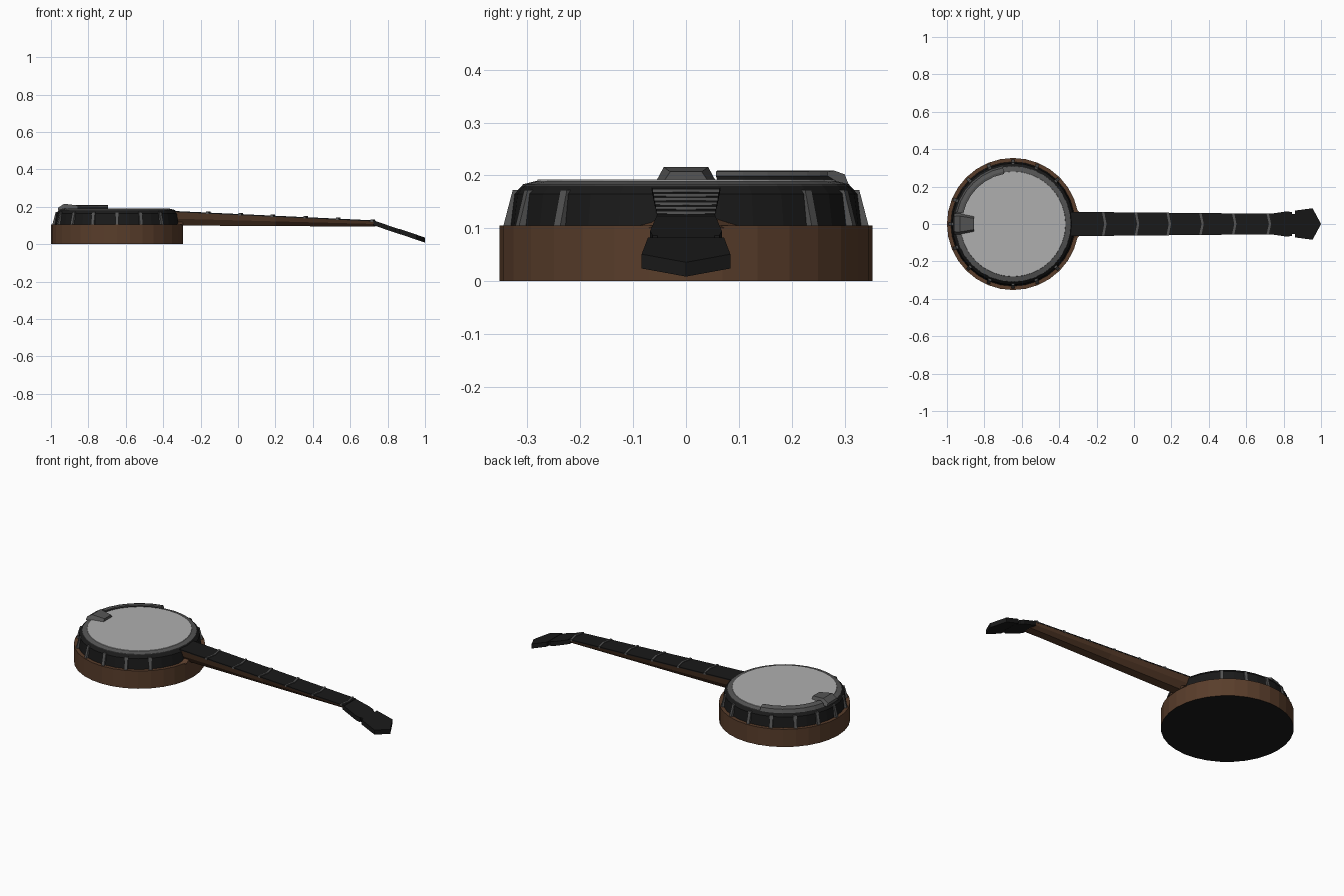
import bpy, bmesh
from math import sin, cos, pi, radians

if "Cube" in bpy.data.objects:
    bpy.data.objects.remove(bpy.data.objects["Cube"])

CX = -0.647  # centre of the drum


def material(name, r, g, b):
    m = bpy.data.materials.new(name)
    m.diffuse_color = (r, g, b, 1)
    m.use_nodes = True
    m.node_tree.nodes["Principled BSDF"].inputs["Base Color"].default_value = m.diffuse_color
    return m


WOOD = material("brown_wood", 0.10, 0.047, 0.024)
BLACK = material("black", 0.010, 0.010, 0.010)
STEEL = material("dark_steel", 0.09, 0.09, 0.09)
SKIN = material("drum_skin", 0.43, 0.43, 0.43)


def loft(name, rings, mat, cap=True):
    """Bridge equal-length vertex rings, optionally closing both ends."""
    bm = bmesh.new()
    vs = [[bm.verts.new(p) for p in ring] for ring in rings]
    n = len(rings[0])
    for a, b in zip(vs, vs[1:]):
        for i in range(n):
            bm.faces.new((a[i], a[(i + 1) % n], b[(i + 1) % n], b[i]))
    if cap:
        bm.faces.new(vs[0][::-1])
        bm.faces.new(vs[-1])
    bmesh.ops.recalc_face_normals(bm, faces=bm.faces)
    me = bpy.data.meshes.new(name)
    bm.to_mesh(me)
    bm.free()
    me.materials.append(mat)
    ob = bpy.data.objects.new(name, me)
    bpy.context.collection.objects.link(ob)
    return ob


def lathe(name, profile, mat, seg=32):
    rings = [[(CX + r * cos(2 * pi * i / seg), r * sin(2 * pi * i / seg), z)
              for i in range(seg)] for r, z in profile]
    return loft(name, rings, mat)


def plate(name, half, mat, bottom, top):
    """Prism from a half outline mirrored in y; bottom and top give z from x."""
    pts = half + [(x, -y) for x, y in reversed(half) if y > 0]
    return loft(name, [[(x, y, f(x)) for x, y in pts] for f in (bottom, top)], mat)


# Resonator bowl with black back
bowl = lathe("resonator", [(0.353, 0), (0.353, 0.105), (0.32, 0.105)], WOOD)
bowl.data.materials.append(BLACK)
for p in bowl.data.polygons:
    if p.normal.z < -0.9:
        p.material_index = 1

# Drum shell, tension ring and skin
lathe("drum_shell", [(0.333, 0.10), (0.325, 0.165), (0.309, 0.182)], BLACK)
lathe("tension_ring", [(0.311, 0.178), (0.309, 0.183), (0.281, 0.190)], STEEL)
lathe("drum_skin", [(0.284, 0.185), (0.281, 0.192)], SKIN)

# Brackets around the shell, leaving a gap for the neck
for k in range(2, 15):
    a = k * pi / 8

    def at(r, t, z):
        return (CX + r * cos(a) - t * sin(a), r * sin(a) + t * cos(a), z)
    rings = [[at(r0, -0.009, z), at(r0, 0.009, z), at(r1, 0.009, z), at(r1, -0.009, z)]
             for r0, r1, z in ((0.325, 0.346, 0.103), (0.312, 0.328, 0.172))]
    loft("bracket", rings, STEEL)

# Arm rest following the rim
rings = []
for i in range(7):
    a = radians(100 + i * 68 / 6)
    rings.append([(CX + r * cos(a), r * sin(a), z) for r, z in
                  ((0.313, 0.182), (0.305, 0.202), (0.285, 0.209), (0.272, 0.207),
                   (0.272, 0.199), (0.295, 0.185))])
loft("arm_rest", rings, STEEL)

# Tailpiece
loft("tailpiece", [[(x, -w, z0), (x, w, z0), (x, w * 0.75, z1), (x, -w * 0.75, z1)]
                   for x, w, z0, z1 in ((-0.962, 0.055, 0.18, 0.195),
                                        (-0.93, 0.056, 0.19, 0.216),
                                        (-0.855, 0.040, 0.192, 0.207))], STEEL)


# Neck
def neck_top(x):
    return 0.177 - (x + 0.33) * 0.047


def neck_half(x):
    return 0.064 - (x + 0.33) * 0.009


rings = []
for x, low in ((-0.34, 0.100), (0.2, 0.097), (0.735, 0.094)):
    w, t = neck_half(x), neck_top(x) - 0.005
    rings.append([(x, -w, t), (x, -w * 0.85, (t + low) / 2), (x, -w * 0.45, low),
                  (x, w * 0.45, low), (x, w * 0.85, (t + low) / 2), (x, w, t)])
loft("neck", rings, WOOD)

# Heel flare where the neck meets the drum
loft("heel", [[(-0.345, -w, z), (-0.345, w, z), (-0.295, w * 0.55, z), (-0.295, -w * 0.55, z)]
              for w, z in ((0.12, 0.100), (0.065, 0.120))], WOOD)

# Fingerboard
plate("fingerboard", [(-0.34, 0.065), (0.735, 0.055)], BLACK,
      lambda x: neck_top(x) - 0.006, neck_top)

# Chevron frets and nut
for x in (-0.165, 0.01, 0.18, 0.355, 0.53, 0.715):
    w = neck_half(x) + 0.001
    outline = [(x + 0.018, 0), (x + 0.006, w), (x - 0.006, w), (x + 0.006, 0),
               (x - 0.006, -w), (x + 0.006, -w)]
    z = neck_top(x)
    loft("nut" if x > 0.7 else "fret",
         [[(px, py, h) for px, py in outline] for h in (z - 0.008, z + 0.005)], STEEL)


# Headstock bending back in two pieces
def head_top(x):
    return 0.127 - (x - 0.725) * 0.34


def head_low(x):
    return head_top(x) - 0.026


plate("headstock_base", [(0.725, 0.054), (0.82, 0.068), (0.845, 0.063), (0.845, 0.054),
                         (0.875, 0.054)], BLACK, head_low, head_top)
plate("headstock_tip", [(0.862, 0.068), (0.862, 0.068 + 0.004), (0.955, 0.084), (1.0, 0)],
      BLACK, lambda x: head_low(x) + 0.001, lambda x: head_top(x) + 0.002)
